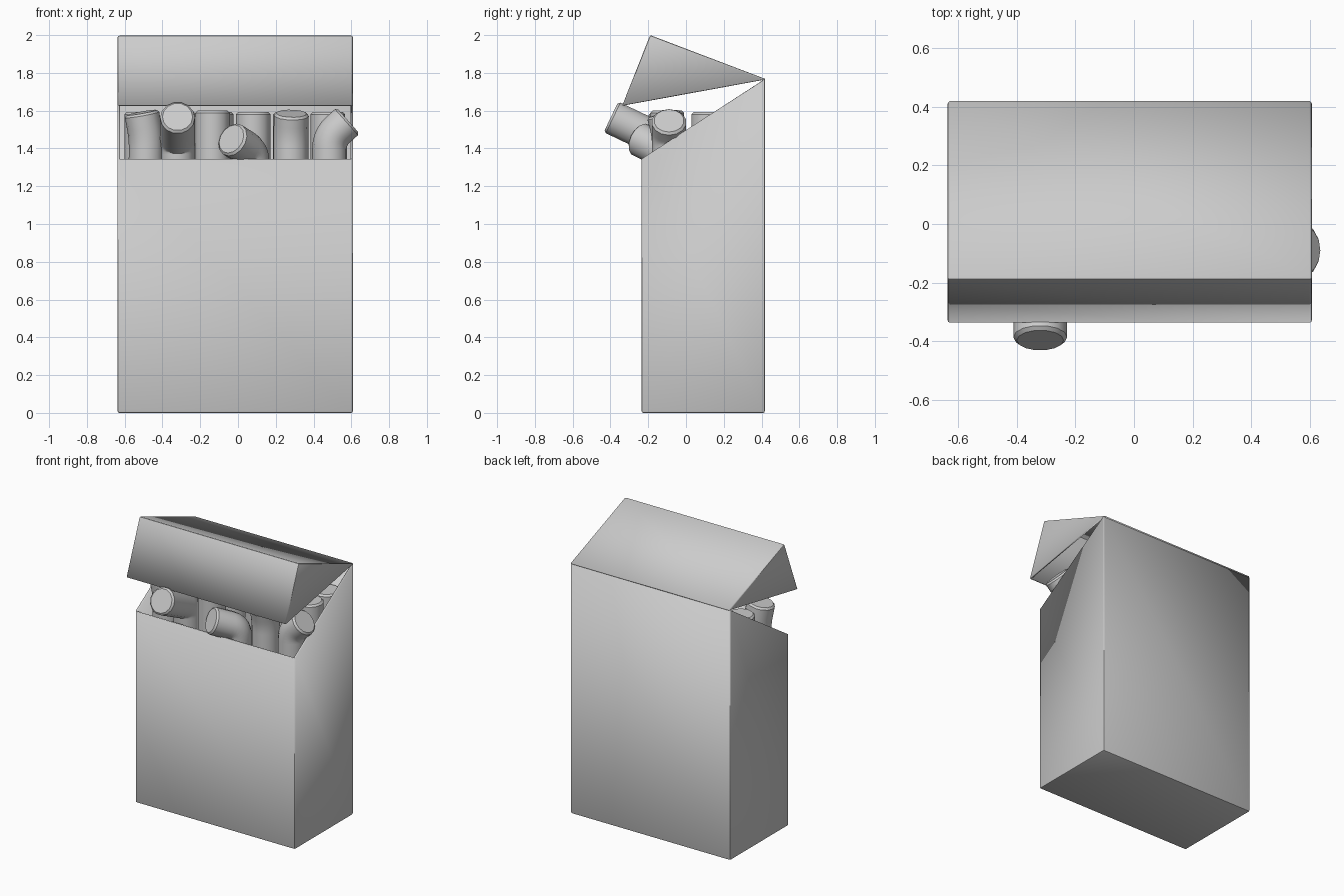
import bpy, bmesh, math
from mathutils import Vector

if "Cube" in bpy.data.objects:
    bpy.data.objects.remove(bpy.data.objects["Cube"])

X0, X1 = -0.637, 0.608      # carton width
RADIUS = 0.092


def finish(bm, name):
    me = bpy.data.meshes.new(name)
    bm.to_mesh(me)
    bm.free()
    ob = bpy.data.objects.new(name, me)
    bpy.context.collection.objects.link(ob)
    bpy.ops.object.select_all(action='DESELECT')
    ob.select_set(True)
    bpy.context.view_layer.objects.active = ob
    bpy.ops.object.shade_smooth_by_angle(angle=math.radians(40))
    return ob


def card_shell(name, profile, open_side):
    """Side profile (y, z) extruded across x, one side left open, thin walls."""
    bm = bmesh.new()
    a = [bm.verts.new((X0, y, z)) for y, z in profile]
    b = [bm.verts.new((X1, y, z)) for y, z in profile]
    n = len(profile)
    bm.faces.new(a)
    bm.faces.new(b[::-1])
    sides = [bm.faces.new((a[i], b[i], b[(i + 1) % n], a[(i + 1) % n])) for i in range(n)]
    bmesh.ops.recalc_face_normals(bm, faces=bm.faces[:])
    bmesh.ops.delete(bm, geom=[sides[open_side]], context='FACES_ONLY')
    # softened folds
    folds = [e for e in bm.edges if len(e.link_faces) == 2]
    bmesh.ops.bevel(bm, geom=folds, offset=0.009, segments=2, profile=0.5, affect='EDGES')
    ob = finish(bm, name)
    mod = ob.modifiers.new("card_thickness", 'SOLIDIFY')
    mod.thickness = 0.012
    mod.offset = -1
    return ob


def stick(name, base, bend, end, sides=14):
    """Round stick following a straight run, a rounded bend and a straight tip."""
    base, bend, end = Vector(base), Vector(bend), Vector(end)
    r = min(0.06, (end - bend).length * 0.6)
    p0 = bend + (base - bend).normalized() * r
    p2 = bend + (end - bend).normalized() * r
    path = [base]
    for i in range(6):
        t = i / 5
        path.append(p0 * (1 - t) ** 2 + bend * 2 * t * (1 - t) + p2 * t * t)
    tip = (end - bend).normalized()
    path += [end - tip * 0.012, end]
    radii = [RADIUS] * (len(path) - 1) + [RADIUS - 0.012]
    bm = bmesh.new()
    rings = []
    for i, p in enumerate(path):
        d = (path[min(i + 1, len(path) - 1)] - path[max(i - 1, 0)]).normalized()
        q = Vector((0, 0, 1)).rotation_difference(d)
        rings.append([bm.verts.new(p + q @ Vector((radii[i] * math.cos(k * math.tau / sides),
                                                   radii[i] * math.sin(k * math.tau / sides), 0)))
                      for k in range(sides)])
    for lo, hi in zip(rings, rings[1:]):
        for k in range(sides):
            m = (k + 1) % sides
            bm.faces.new((lo[k], lo[m], hi[m], hi[k]))
    bm.faces.new(rings[0][::-1])
    bm.faces.new(rings[-1])
    return finish(bm, name)


# carton body, open along the slanted top
card_shell("carton_body", [(-0.235, 0), (0.417, 0), (0.417, 1.765), (-0.235, 1.345)], 2)

# tilted lid, open underneath
card_shell("carton_lid", [(0.42, 1.768), (-0.19, 2.0), (-0.337, 1.628)], 2)

# front row: (x, bend point, tip)
front = [
    (-0.505, (-0.485, -0.1, 1.45), (-0.51, -0.11, 1.59)),
    (-0.32, (-0.32, -0.11, 1.43), (-0.32, -0.397, 1.567)),
    (-0.135, (-0.135, -0.1, 1.45), (-0.135, -0.1, 1.6)),
    (0.075, (0.075, -0.11, 1.38), (-0.035, -0.25, 1.45)),
    (0.283, (0.28, -0.09, 1.47), (0.283, -0.12, 1.585)),
    (0.485, (0.485, -0.09, 1.46), (0.583, -0.09, 1.547)),
]
for i, (x, bend, tip) in enumerate(front):
    stick(f"front_stick_{i + 1}", (x, -0.1, 0.03), bend, tip)

# straight rows behind
for row, y in enumerate((0.118, 0.31)):
    for i in range(6):
        x = -0.51 + i * 0.197
        stick(f"back_stick_{row + 1}_{i + 1}", (x, y, 0.03), (x, y, 1.45), (x, y, 1.592))
